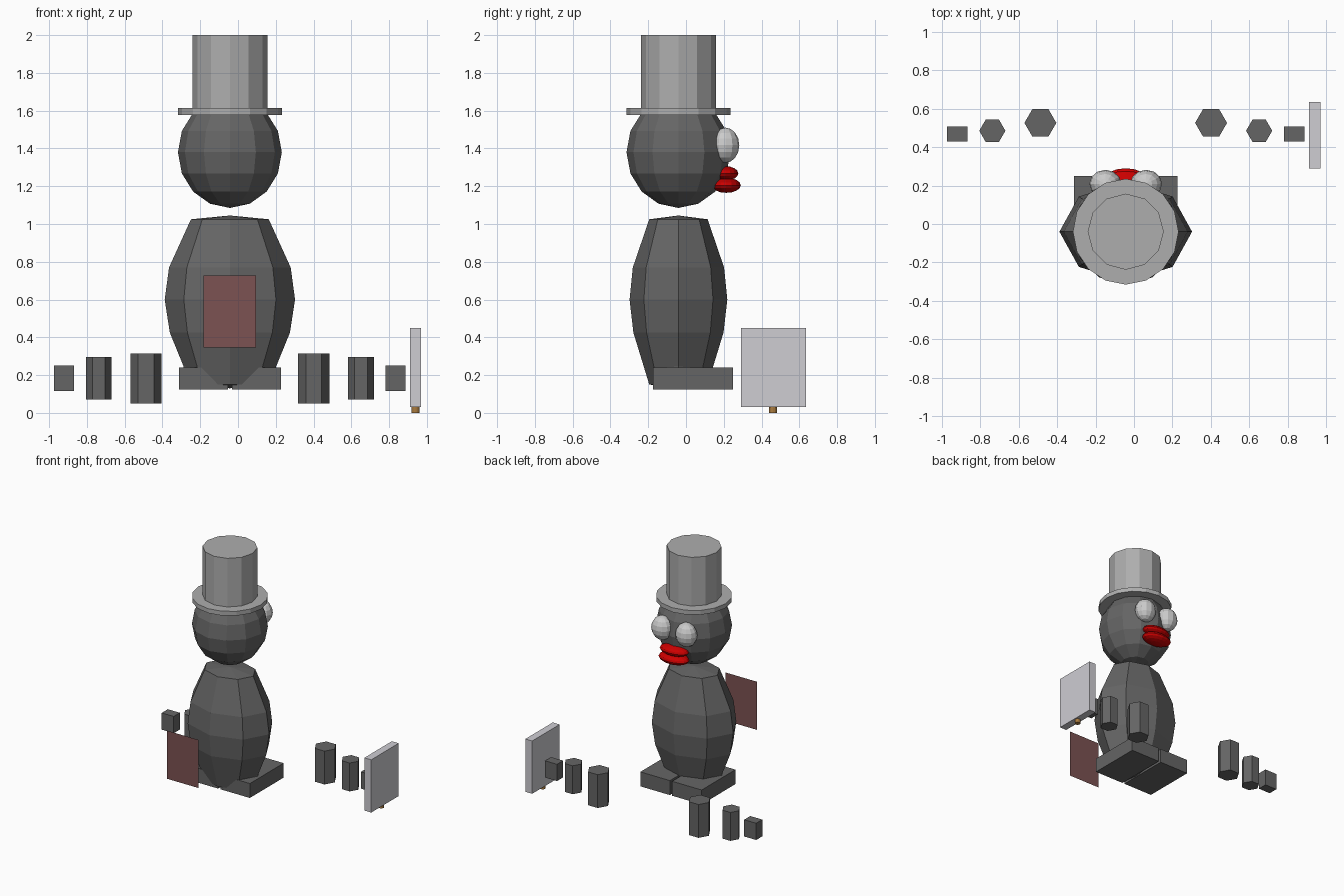
import bpy, bmesh
from math import cos, sin, pi
from mathutils import Matrix, Vector

if "Cube" in bpy.data.objects:
    bpy.data.objects.remove(bpy.data.objects["Cube"])

C = -0.043  # centre line of the figure in x
CY = -0.04  # centre of body, head and hat in y


def material(name, r, g, b):
    m = bpy.data.materials.new(name)
    m.diffuse_color = (r, g, b, 1)
    m.use_nodes = True
    m.node_tree.nodes["Principled BSDF"].inputs["Base Color"].default_value = m.diffuse_color
    return m


DARK = material("dark_grey", 0.13, 0.13, 0.13)
FELT = material("hat_grey", 0.42, 0.42, 0.42)
PALE = material("pale_grey", 0.62, 0.62, 0.62)
SIGN = material("sign_grey", 0.62, 0.61, 0.65)
RED = material("lip_red", 0.6, 0.0, 0.0)
CLOTH = material("dull_red", 0.2, 0.085, 0.085)
WOOD = material("wood", 0.4, 0.2, 0.05)


def finish(name, bm, mat):
    bmesh.ops.recalc_face_normals(bm, faces=bm.faces)
    me = bpy.data.meshes.new(name)
    bm.to_mesh(me)
    bm.free()
    me.materials.append(mat)
    ob = bpy.data.objects.new(name, me)
    bpy.context.collection.objects.link(ob)
    return ob


def box(name, lo, hi, mat):
    lo, hi = Vector(lo), Vector(hi)
    bm = bmesh.new()
    m = Matrix.Translation((lo + hi) / 2) @ Matrix.Diagonal((*(hi - lo), 1))
    bmesh.ops.create_cube(bm, size=1, matrix=m)
    return finish(name, bm, mat)


def prism(name, x, y, z0, z1, r, sides, mat):
    bm = bmesh.new()
    bmesh.ops.create_cone(bm, cap_ends=True, segments=sides, radius1=r, radius2=r,
                          depth=z1 - z0)
    # put a corner on the x axis
    first = min(bm.verts, key=lambda v: abs(v.co.y))
    if abs(first.co.y) > 1e-4:
        bmesh.ops.rotate(bm, verts=bm.verts, matrix=Matrix.Rotation(pi / sides, 3, 'Z'))
    bmesh.ops.translate(bm, verts=bm.verts, vec=(x, y, (z0 + z1) / 2))
    return finish(name, bm, mat)


def ball(name, centre, radii, seg, rings, mat):
    bm = bmesh.new()
    m = Matrix.Translation(centre) @ Matrix.Diagonal((*radii, 1))
    bmesh.ops.create_uvsphere(bm, u_segments=seg, v_segments=rings, radius=1, matrix=m)
    return finish(name, bm, mat)


# barrel-shaped body: eight-sided oval rings closed to a point at each end
levels = [(0.15, 0.206), (0.425, 0.318), (0.6, 0.345), (0.77, 0.322), (1.025, 0.206)]
bm = bmesh.new()
rings = [[bm.verts.new((C + r * cos(k * pi / 4), CY + 0.75 * r * sin(k * pi / 4), z))
          for k in range(8)] for z, r in levels]
bottom, top = bm.verts.new((C, CY, 0.13)), bm.verts.new((C, CY, 1.045))
for k in range(8):
    n = (k + 1) % 8
    for a, b in zip(rings, rings[1:]):
        bm.faces.new((a[k], a[n], b[n], b[k]))
    bm.faces.new((bottom, rings[0][n], rings[0][k]))
    bm.faces.new((top, rings[-1][k], rings[-1][n]))
finish("body", bm, DARK)

# head and top hat
ball("head", (C, CY, 1.38), (0.275, 0.275, 0.295), 12, 8, DARK)
prism("hat_brim", C, CY, 1.578, 1.613, 0.275, 16, FELT)
prism("hat_crown", C, CY, 1.61, 2.0, 0.198, 12, FELT)

# lips
ball("upper_lip", (C, 0.208, 1.268), (0.12, 0.069, 0.038), 16, 8, RED)
ball("lower_lip", (C, 0.213, 1.205), (0.125, 0.077, 0.04), 16, 8, RED)

# paired parts on both sides of the centre line
for side, s in (("left", -1), ("right", 1)):
    ball(side + "_eye", (C + s * 0.106, 0.209, 1.417), (0.083, 0.073, 0.093), 12, 8, PALE)
    prism(side + "_leg", C + s * 0.175, CY, 0.2, 0.4, 0.07, 6, DARK)
    x0, x1 = sorted((C + s * 0.01, C + s * 0.27))
    box(side + "_foot", (x0, -0.175, 0.125), (x1, 0.25, 0.24), DARK)
    prism(side + "_upper_arm", C + s * 0.444, 0.526, 0.05, 0.315, 0.083, 6, DARK)
    prism(side + "_forearm", C + s * 0.694, 0.485, 0.07, 0.296, 0.068, 6, DARK)
    x0, x1 = sorted((C + s * 0.824, C + s * 0.93))
    box(side + "_hand", (x0, 0.43, 0.117), (x1, 0.507, 0.25), DARK)

# sign board on a short peg
box("sign_board", (0.91, 0.29, 0.03), (0.97, 0.635, 0.45), SIGN)
prism("sign_peg", 0.94, 0.46, 0.0, 0.06, 0.021, 12, WOOD)

# flat panel standing in front of the figure
bm = bmesh.new()
bm.faces.new([bm.verts.new((x, -0.635, z)) for x, z in
              ((-0.182, 0.345), (0.096, 0.345), (0.096, 0.728), (-0.182, 0.728))])
finish("front_panel", bm, CLOTH)
